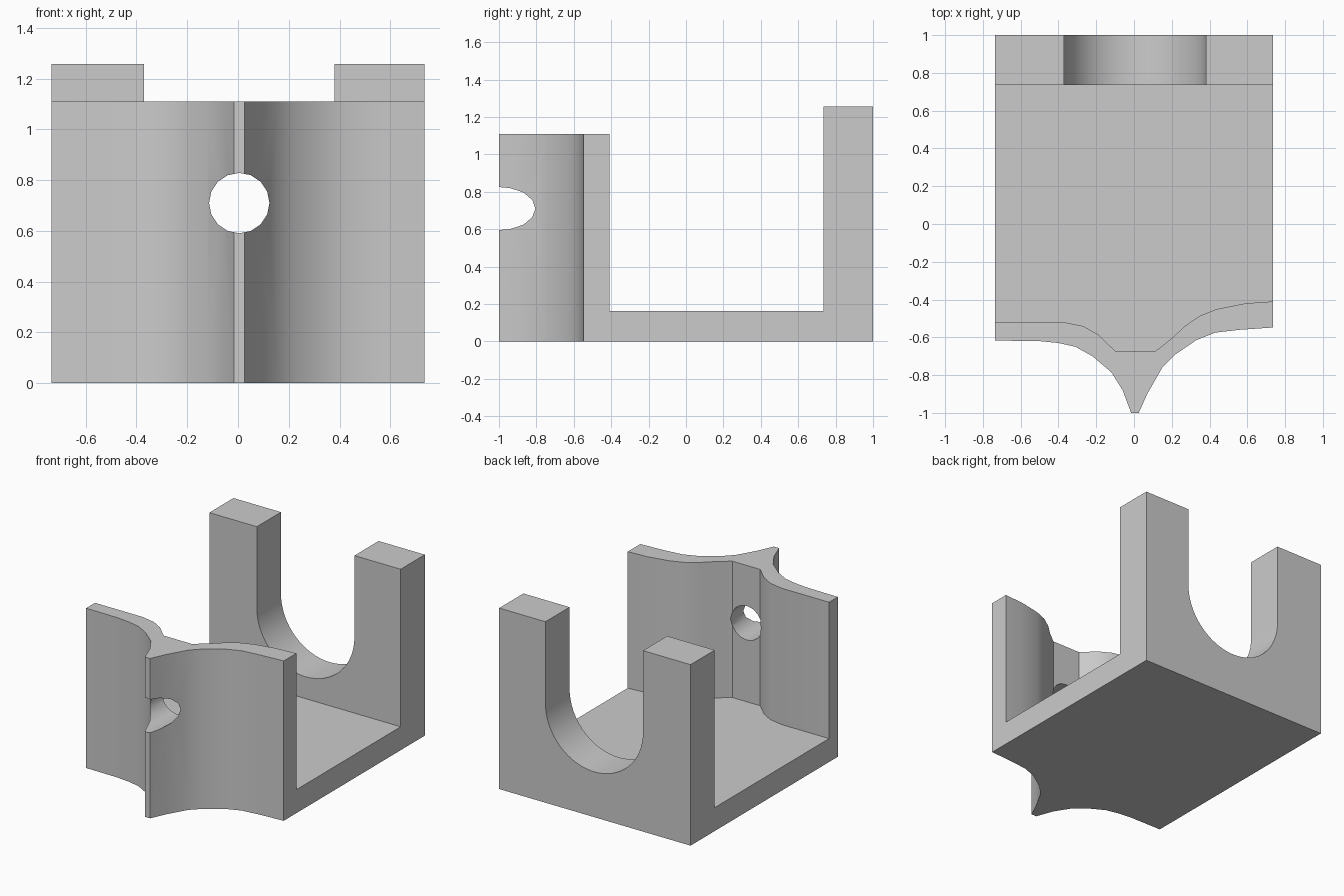
import bpy, bmesh
from math import cos, sin, pi, radians
from mathutils import Vector

old = bpy.data.objects.get("Cube")
if old:
    bpy.data.objects.remove(old, do_unlink=True)

grey = bpy.data.materials.new("plain grey")
grey.use_nodes = True
grey.diffuse_color = (0.6, 0.6, 0.6, 1)
grey.node_tree.nodes["Principled BSDF"].inputs["Base Color"].default_value = (0.6, 0.6, 0.6, 1)


def prism(name, points, low, high, axis="z"):
    """Extrude a flat outline along z, or an x-z outline along y."""
    place = (lambda a, b: (a, b, low)) if axis == "z" else (lambda a, b: (a, low, b))
    step = Vector((0, 0, high - low)) if axis == "z" else Vector((0, high - low, 0))
    bm = bmesh.new()
    face = bm.faces.new([bm.verts.new(place(a, b)) for a, b in points])
    new = bmesh.ops.extrude_face_region(bm, geom=[face])["geom"]
    bmesh.ops.translate(bm, vec=step, verts=[v for v in new if isinstance(v, bmesh.types.BMVert)])
    bmesh.ops.recalc_face_normals(bm, faces=bm.faces)
    mesh = bpy.data.meshes.new(name)
    bm.to_mesh(mesh)
    bm.free()
    mesh.materials.append(grey)
    obj = bpy.data.objects.new(name, mesh)
    bpy.context.collection.objects.link(obj)
    return obj


def arc(x, z, radius, start, end, steps):
    angles = [start + (end - start) * i / steps for i in range(steps + 1)]
    return [(x + radius * cos(a), z + radius * sin(a)) for a in angles]


# Curved front outline with its narrow central ridge
W = 0.735
outer = [(-W, -.617), (-.5, -.62), (-.4, -.63), (-.31, -.65), (-.22, -.70),
         (-.12, -.785), (-.06, -.88), (-.015, -1), (.025, -1), (.07, -.9),
         (.15, -.76), (.22, -.69), (.33, -.615), (.43, -.575), (.56, -.56), (W, -.548)]
# Inner face of the front wall, run past both sides
inner = [(-1, -.52), (-.37, -.52), (-.27, -.54), (-.19, -.585), (-.1, -.672),
         (.115, -.672), (.2, -.605), (.27, -.54), (.35, -.485), (.44, -.45),
         (.59, -.42), (W, -.41), (1, -.41)]

bracket = prism("cradle_bracket", outer + [(W, 1), (-W, 1)], 0, 1.257)

# Openings cut from the solid
cutters = [
    prism("interior_cutter", inner + [(1, .735), (-1, .735)], .163, 2),
    prism("front_top_cutter", [(-1, -1.2), (1, -1.2), (1, .2), (-1, .2)], 1.11, 2),
    prism("cradle_notch_cutter", arc(.005, .69, .375, pi, 2 * pi, 32) + [(.38, 2), (-.37, 2)],
          .6, 1.2, "y"),
    prism("front_hole_cutter", arc(.005, .71, .119, 0, 2 * pi, 16)[:-1], -1.2, -.2, "y"),
]
bpy.context.view_layer.objects.active = bracket
for cutter in cutters:
    cutter.hide_render = True
    mod = bracket.modifiers.new("cut", "BOOLEAN")
    mod.operation = "DIFFERENCE"
    mod.solver = "EXACT"
    mod.object = cutter
    bpy.ops.object.modifier_apply(modifier=mod.name)
    bpy.data.objects.remove(cutter, do_unlink=True)

bpy.ops.object.select_all(action="DESELECT")
bracket.select_set(True)
bpy.ops.object.shade_smooth_by_angle(angle=radians(30))
